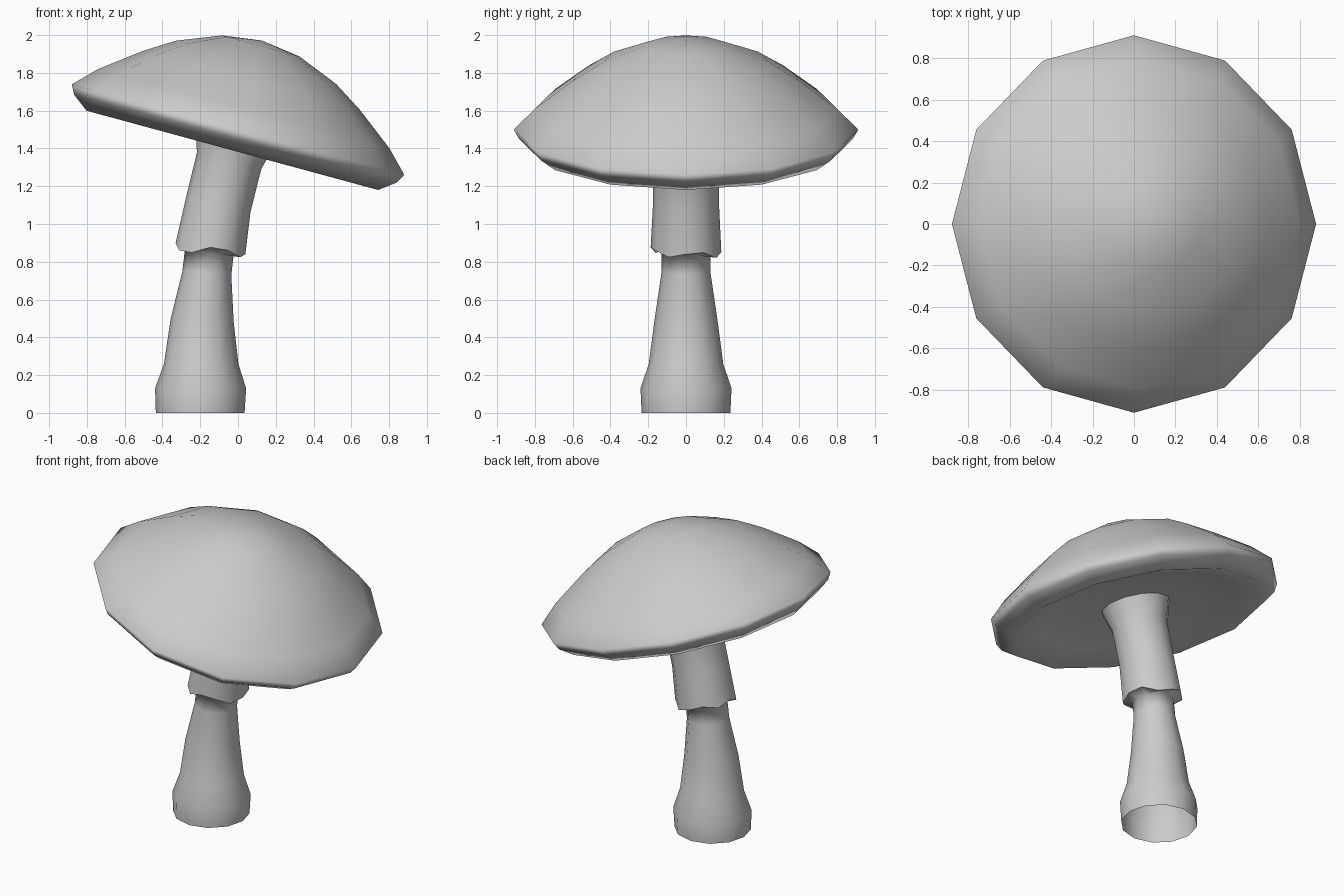
import bpy, bmesh, math
from mathutils import Vector, Matrix

if "Cube" in bpy.data.objects:
    bpy.data.objects.remove(bpy.data.objects["Cube"])

SIDES = 12


def ring(bm, cx, cz, r, tilt, wave=None):
    """Ring of vertices around a point, leaned towards +x by tilt degrees."""
    rot = Matrix.Rotation(math.radians(tilt), 3, 'Y')
    out = []
    for i in range(SIDES):
        a = 2 * math.pi * i / SIDES
        dz = wave[i % len(wave)] if wave else 0
        p = rot @ Vector((r * math.cos(a), r * math.sin(a), dz))
        out.append(bm.verts.new(p + Vector((cx, 0, cz))))
    return out


def bridge(bm, rings):
    for lo, hi in zip(rings, rings[1:]):
        for i in range(SIDES):
            j = (i + 1) % SIDES
            bm.faces.new((lo[i], lo[j], hi[j], hi[i]))


def finish(bm, name, angle):
    me = bpy.data.meshes.new(name)
    bm.to_mesh(me)
    bm.free()
    ob = bpy.data.objects.new(name, me)
    bpy.context.collection.objects.link(ob)
    bpy.ops.object.select_all(action='DESELECT')
    ob.select_set(True)
    bpy.context.view_layer.objects.active = ob
    bpy.ops.object.shade_smooth_by_angle(angle=math.radians(angle),
                                         keep_sharp_edges=True)
    return ob


# Cap: leaning dome with a rolled rim and hollowed underside (radius, height)
TILT = 15.2
profile = [(0.19, -0.03), (0.40, -0.035), (0.62, -0.058), (0.80, -0.114),
           (0.885, -0.05), (0.912, 0.0), (0.80, 0.114), (0.595, 0.27),
           (0.44, 0.368), (0.212, 0.459)]
sn, cs = math.sin(math.radians(TILT)), math.cos(math.radians(TILT))
bm = bmesh.new()
rings = [ring(bm, h * sn, 1.5 + h * cs, r, TILT) for r, h in profile]
bridge(bm, rings)
apex = bm.verts.new((0.488 * sn, 0, 1.5 + 0.488 * cs))
for i in range(SIDES):
    bm.faces.new((rings[-1][i], rings[-1][(i + 1) % SIDES], apex))
bm.faces.new(rings[0][::-1])
cap = finish(bm, "cap", 80)
cap.modifiers.new("weighted_normals", 'WEIGHTED_NORMAL').keep_sharp = True

# Stem: open bulbous foot, narrow neck, ragged skirt, then up into the cap
ragged = [0.01, 0.015, -0.025, -0.01, 0.01, -0.015,
          0.005, -0.03, -0.03, 0.015, 0.015, -0.01]
bm = bmesh.new()
rings = [ring(bm, *s) for s in [
    (-0.20, 0.0, 0.235, 0), (-0.198, 0.13, 0.241, 0), (-0.195, 0.26, 0.197, 0),
    (-0.190, 0.49, 0.167, 2), (-0.165, 0.74, 0.13, 4),
    (-0.152, 0.85, 0.13, 9),
    (-0.147, 0.862, 0.187, 10, ragged),
    (-0.105, 1.10, 0.175, 12), (-0.047, 1.335, 0.176, 14),
    (-0.015, 1.47, 0.215, TILT)]]
bridge(bm, rings)
# Crisp skirt hem
hem = set(rings[6])
for e in bm.edges:
    if e.verts[0] in hem and e.verts[1] in hem:
        e.smooth = False
finish(bm, "stem", 130)
